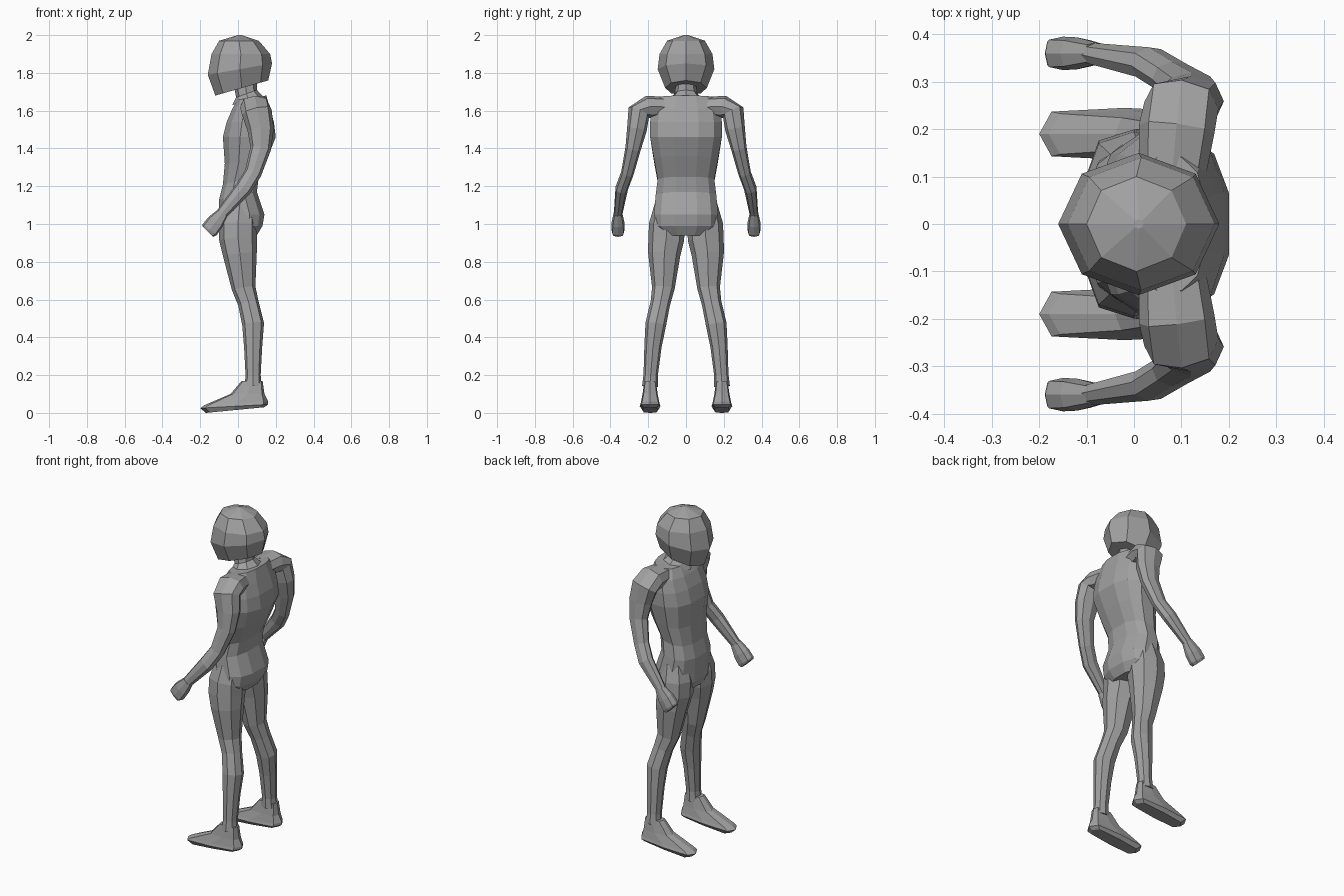
import bpy
import bmesh
from math import cos, sin, pi, copysign
from mathutils import Vector

cube = bpy.data.objects.get("Cube")
if cube:
    bpy.data.objects.remove(cube)

grey = bpy.data.materials.new("plain grey")
grey.use_nodes = True
shade = (.36, .36, .36, 1)
grey.diffuse_color = shade
grey.node_tree.nodes["Principled BSDF"].inputs["Base Color"].default_value = shade


def outline(sides, power, offset):
    """Unit cross-section; a lower power gives squarer corners."""
    def squared(value):
        value = round(value, 6)
        return copysign(abs(value) ** power, value)

    angles = [2 * pi * (i + offset) / sides for i in range(sides)]
    points = [(squared(cos(a)), squared(sin(a))) for a in angles]
    widest = max(u for u, v in points)
    return [(u / widest, v / widest) for u, v in points]


def skin(name, rings, mirrored):
    """Join rings of points into one closed, flat-shaded part."""
    bm = bmesh.new()
    loops = [[bm.verts.new(point) for point in ring] for ring in rings]
    for low, high in zip(loops, loops[1:]):
        for i in range(len(low)):
            bm.faces.new((low[i - 1], low[i], high[i], high[i - 1]))
    bm.faces.new(loops[0])
    bm.faces.new(loops[-1])
    bmesh.ops.recalc_face_normals(bm, faces=bm.faces)
    mesh = bpy.data.meshes.new(name)
    bm.to_mesh(mesh)
    bm.free()
    mesh.materials.append(grey)
    part = bpy.data.objects.new(name, mesh)
    bpy.context.collection.objects.link(part)
    if mirrored:
        modifier = part.modifiers.new("other side", "MIRROR")
        modifier.use_axis = (False, True, False)
        modifier.use_mirror_merge = False


def band(front, back, half, z, tilt=0):
    """Level section; tilt raises the back and lowers the front."""
    centre = Vector(((front + back) / 2, 0, z))
    return centre, Vector(((back - front) / 2, 0, tilt)), Vector((0, half, 0))


def stack(name, bands, sides=8, power=1, offset=0, y=0):
    """Loft level sections; a part off the middle is mirrored."""
    shape = outline(sides, power, offset)
    side = Vector((0, y, 0))
    rings = [[side + centre + depth * u + width * v for u, v in shape]
             for centre, depth, width in bands]
    skin(name, rings, mirrored=y > 0)


def joint(x, y, z, r):
    """Point on the middle line of a limb, with the limb's radius there."""
    return Vector((x, y, z)), r


def limb(name, joints, flatness, power=.85):
    """Loft sections square to the limb's middle line, on both sides."""
    shape = outline(8, power, 0)
    points = [point for point, r in joints]
    rings = []
    for i, (point, r) in enumerate(joints):
        after, before = points[min(i + 1, len(points) - 1)], points[max(i - 1, 0)]
        along = (after - before).normalized()
        depth = Vector((1, 0, 0))
        depth = (depth - along * depth.dot(along)).normalized()
        width = along.cross(depth) * flatness
        rings.append([point + (depth * u + width * v) * r for u, v in shape])
    skin(name, rings, mirrored=True)


# Rounded eight-sided head with a lower chin
stack("head", [
    band(front=-.12, back=.16, half=.11, z=1.72, tilt=.04),
    band(front=-.16, back=.18, half=.15, z=1.82, tilt=.03),
    band(front=-.14, back=.17, half=.14, z=1.9),
    band(front=-.1, back=.11, half=.1, z=1.97),
    band(front=0, back=.02, half=.01, z=2)])

# Neck
stack("neck", [
    band(front=-.03, back=.14, half=.1, z=1.65, tilt=.02),
    band(front=-.01, back=.1, half=.06, z=1.69, tilt=.02),
    band(front=-.03, back=.1, half=.05, z=1.77)])

# Trunk from seat to shoulders
stack("torso", [
    band(front=-.08, back=.1, half=.13, z=.94),
    band(front=-.1, back=.13, half=.17, z=.99),
    band(front=-.1, back=.14, half=.17, z=1.05),
    band(front=-.1, back=.1, half=.16, z=1.15, tilt=.02),
    band(front=-.08, back=.11, half=.15, z=1.23, tilt=.02),
    band(front=-.07, back=.16, half=.17, z=1.34, tilt=.02),
    band(front=-.08, back=.2, half=.19, z=1.46),
    band(front=-.06, back=.19, half=.19, z=1.54),
    band(front=-.03, back=.17, half=.18, z=1.61),
    band(front=0, back=.15, half=.14, z=1.67, tilt=.01)],
    sides=12, power=.8, offset=.5)

# Shoulder, arm and wrist
limb("arm", [
    joint(x=.08, y=.1, z=1.62, r=.07),
    joint(x=.09, y=.2, z=1.62, r=.08),
    joint(x=.1, y=.25, z=1.59, r=.08),
    joint(x=.12, y=.26, z=1.5, r=.07),
    joint(x=.12, y=.28, z=1.4, r=.055),
    joint(x=.08, y=.31, z=1.27, r=.045),
    joint(x=.03, y=.34, z=1.19, r=.045),
    joint(x=-.09, y=.36, z=1.05, r=.03)], flatness=.75)

# Closed hand
limb("hand", [
    joint(x=-.08, y=.36, z=1.06, r=.03),
    joint(x=-.12, y=.36, z=1.01, r=.045),
    joint(x=-.15, y=.36, z=.97, r=.047),
    joint(x=-.16, y=.36, z=.96, r=.04)], flatness=.75, power=.6)

# Leg from hip to ankle
limb("leg", [
    joint(x=.01, y=.09, z=1.1, r=.08),
    joint(x=0, y=.1, z=1, r=.1),
    joint(x=0, y=.105, z=.92, r=.1),
    joint(x=.01, y=.115, z=.84, r=.09),
    joint(x=.03, y=.12, z=.66, r=.063),
    joint(x=.055, y=.136, z=.58, r=.055),
    joint(x=.08, y=.16, z=.47, r=.058),
    joint(x=.08, y=.175, z=.35, r=.048),
    joint(x=.08, y=.187, z=.2, r=.04),
    joint(x=.08, y=.19, z=.14, r=.045)], flatness=.95)

# Foot with a pointed toe and low heel
stack("foot", [
    band(front=-.17, back=.14, half=.04, z=.015, tilt=.015),
    band(front=-.2, back=.16, half=.055, z=.035, tilt=.01),
    band(front=-.18, back=.16, half=.05, z=.05, tilt=.01),
    band(front=-.04, back=.14, half=.04, z=.1),
    band(front=.02, back=.13, half=.03, z=.17)], power=.45, y=.19)
